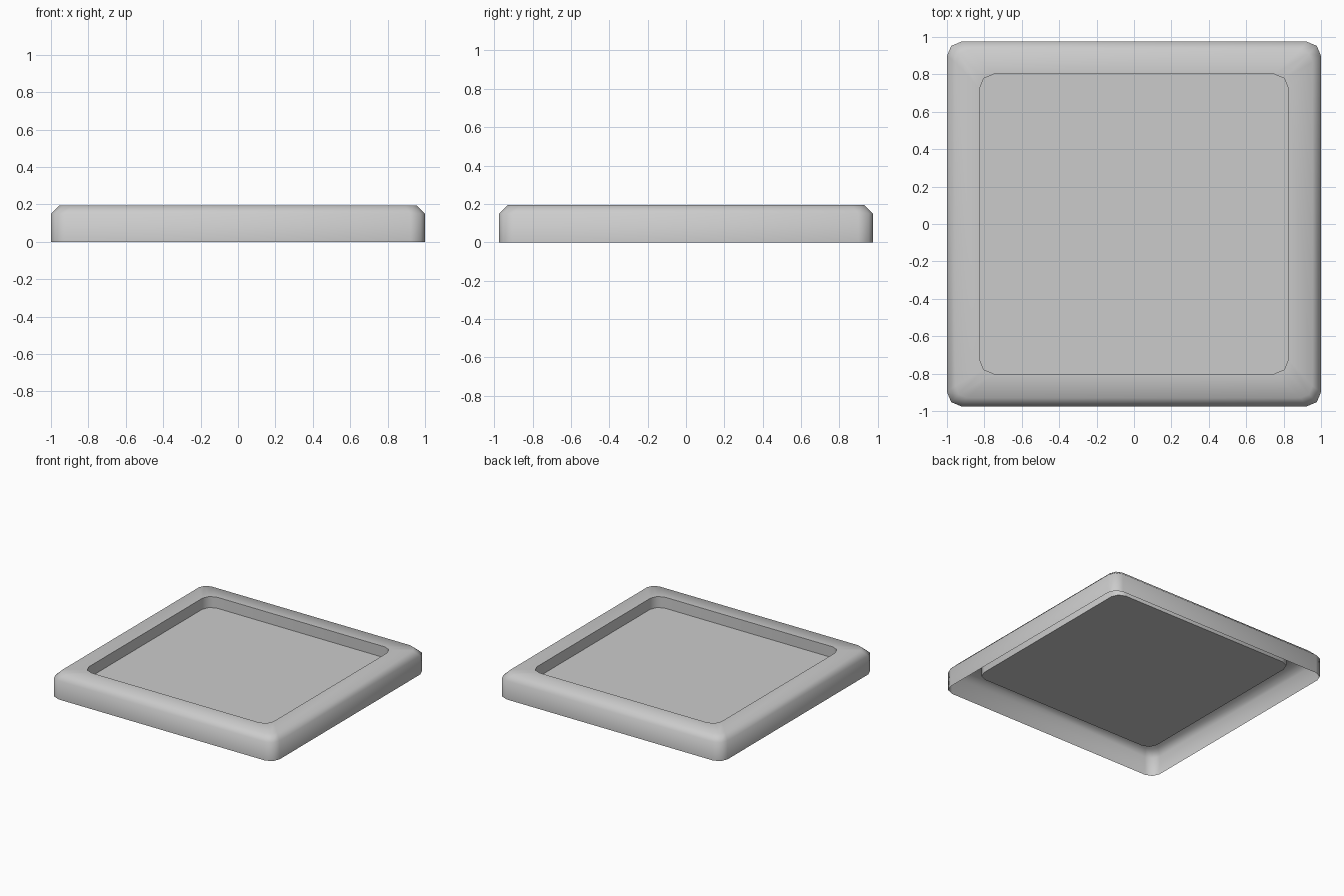
import bpy, bmesh, math

if "Cube" in bpy.data.objects:
    bpy.data.objects.remove(bpy.data.objects["Cube"])

HX, HY = 1.0, 0.975      # half sizes of the outer wall
RADIUS, SEGS = 0.077, 2  # corner rounding


def ring(bm, hx, hy, r, z):
    """Rounded rectangle of vertices at height z."""
    verts = []
    for k, (sx, sy) in enumerate([(1, 1), (-1, 1), (-1, -1), (1, -1)]):
        for i in range(SEGS + 1):
            a = math.radians(90 * (k + i / SEGS))
            verts.append(bm.verts.new((sx * (hx - r) + r * math.cos(a),
                                       sy * (hy - r) + r * math.sin(a), z)))
    return verts


def bridge(bm, low, high):
    n = len(low)
    for i in range(n):
        j = (i + 1) % n
        bm.faces.new((low[i], low[j], high[j], high[i]))


bm = bmesh.new()
# Outer wall, chamfer, flat rim, recess wall (hollow underneath)
sections = [(HX, HY, RADIUS, 0.0),
            (HX, HY, RADIUS, 0.15),
            (HX - 0.045, HY - 0.045, 0.065, 0.194),
            (0.826, 0.801, RADIUS, 0.194),
            (0.826, 0.801, RADIUS, 0.105)]
rings = [ring(bm, *s) for s in sections]
for low, high in zip(rings, rings[1:]):
    bridge(bm, low, high)
# Recessed floor panel
bm.faces.new(rings[-1])

mesh = bpy.data.meshes.new("tray")
bm.to_mesh(mesh)
bm.free()
tray = bpy.data.objects.new("tray", mesh)
bpy.context.collection.objects.link(tray)
bpy.context.view_layer.objects.active = tray
tray.select_set(True)
bpy.ops.object.shade_smooth_by_angle(angle=math.radians(60))
